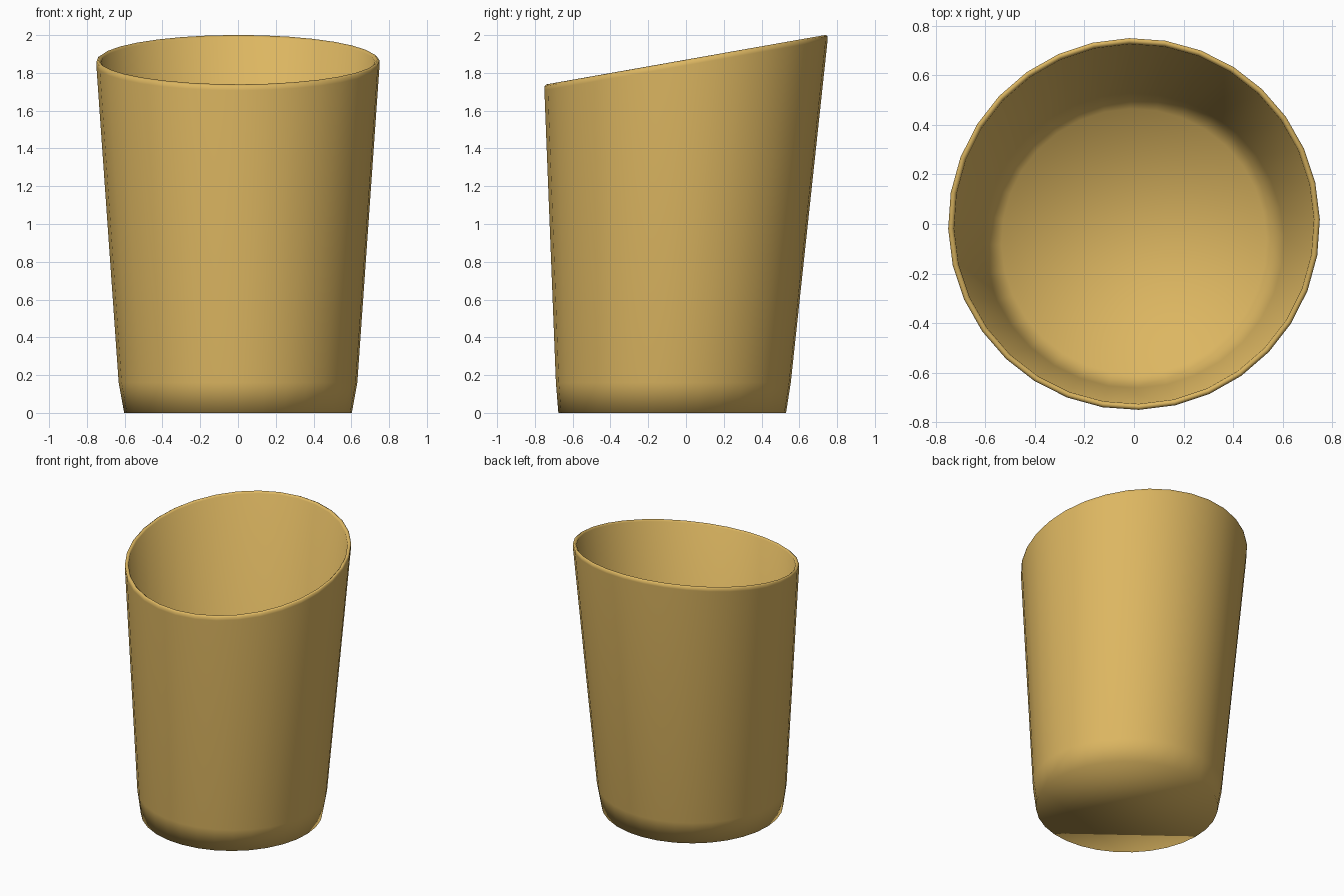
import bpy, bmesh, math

cube = bpy.data.objects.get("Cube")
if cube:
    bpy.data.objects.remove(cube, do_unlink=True)

SEGMENTS = 32
TURN = math.radians(1.5)
SLANT = 0.177  # rise of the rim towards the back

# Single tan material
tan = bpy.data.materials.new("warm tan")
tan.use_nodes = True
colour = (0.72, 0.47, 0.12, 1)
tan.diffuse_color = colour
tan.node_tree.nodes["Principled BSDF"].inputs["Base Color"].default_value = colour


def ring(bm, rx, ry, cy, z, slant=0):
    """Loop of vertices, optionally lying on the slanted rim plane."""
    verts = []
    for i in range(SEGMENTS):
        a = TURN + math.tau * i / SEGMENTS
        y = cy + ry * math.sin(a)
        verts.append(bm.verts.new((rx * math.cos(a), y, z + slant * y)))
    return verts


bm = bmesh.new()
rings = [
    # outer wall, from the base up
    ring(bm, 0.603, 0.603, -0.073, 0),
    ring(bm, 0.632, 0.622, -0.067, 0.16),
    # rounded rim
    ring(bm, 0.75, 0.75, 0, 1.84, SLANT),
    ring(bm, 0.75, 0.75, 0, 1.862, SLANT),
    ring(bm, 0.738, 0.738, 0, 1.87, SLANT),
    ring(bm, 0.726, 0.726, 0, 1.858, SLANT),
    # inner wall, down to the floor
    ring(bm, 0.605, 0.595, -0.067, 0.17),
    ring(bm, 0.535, 0.535, -0.07, 0.05),
]
for low, high in zip(rings, rings[1:]):
    for i in range(SEGMENTS):
        j = (i + 1) % SEGMENTS
        bm.faces.new((low[i], low[j], high[j], high[i]))

# Underside and inner floor
bm.faces.new(list(reversed(rings[0])))
bm.faces.new(rings[-1])
for face in bm.faces:
    face.smooth = True
bmesh.ops.recalc_face_normals(bm, faces=bm.faces)

mesh = bpy.data.meshes.new("slanted_cup")
bm.to_mesh(mesh)
bm.free()
mesh.materials.append(tan)
cup = bpy.data.objects.new("slanted_cup", mesh)
bpy.context.collection.objects.link(cup)
